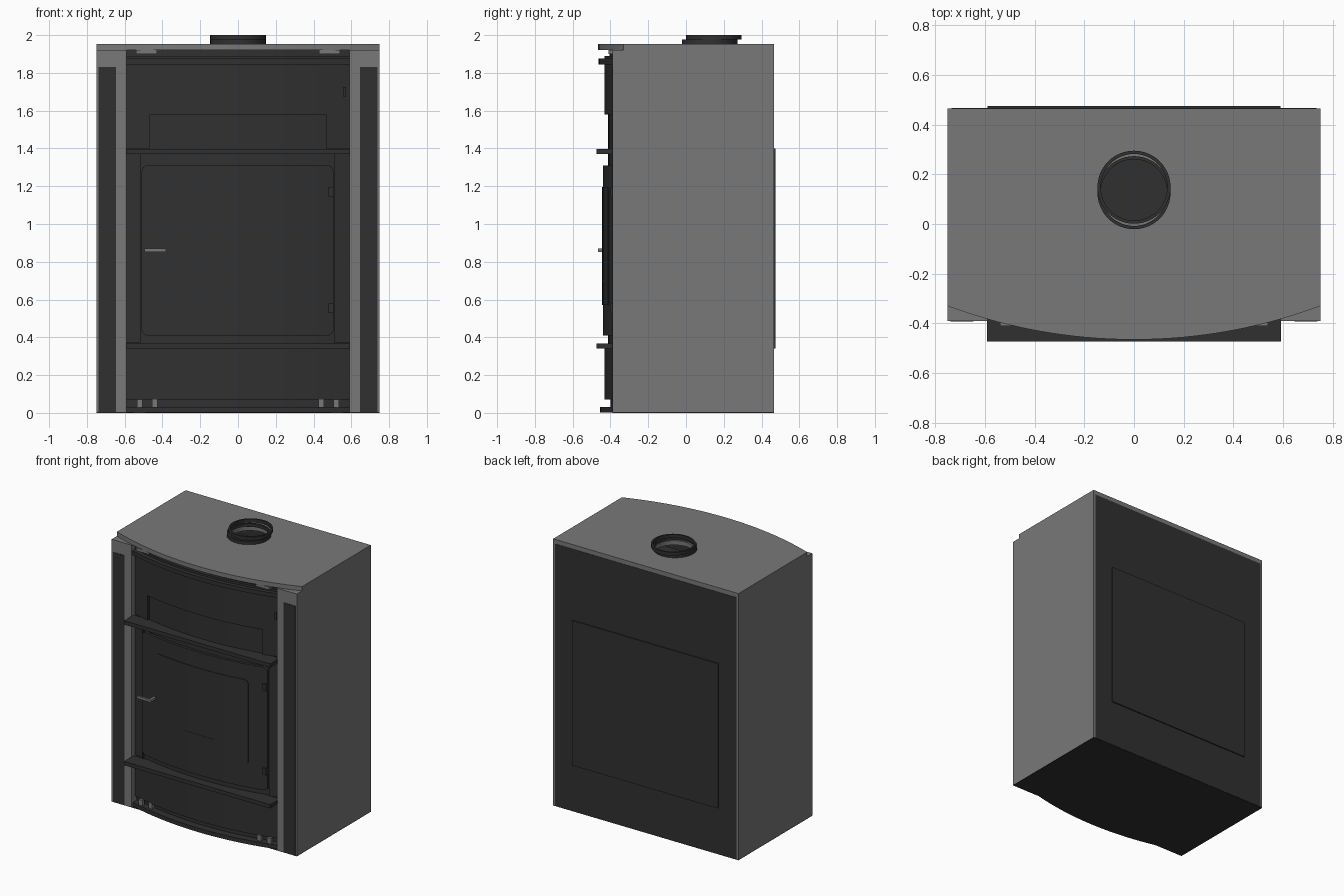
import bpy, bmesh, math

if "Cube" in bpy.data.objects:
    bpy.data.objects.remove(bpy.data.objects["Cube"])

R = 2.15  # radius of the bowed front


def material(name, v):
    m = bpy.data.materials.new(name)
    m.diffuse_color = (v, v, v, 1)
    m.use_nodes = True
    m.node_tree.nodes["Principled BSDF"].inputs["Base Color"].default_value = m.diffuse_color
    return m


GREY = material("grey steel", 0.19)
DARK = material("black iron", 0.030)


def finish(name, bm, mat):
    bmesh.ops.recalc_face_normals(bm, faces=bm.faces)
    me = bpy.data.meshes.new(name)
    bm.to_mesh(me)
    bm.free()
    ob = bpy.data.objects.new(name, me)
    bpy.context.collection.objects.link(ob)
    me.materials.append(mat)
    bpy.ops.object.select_all(action='DESELECT')
    bpy.context.view_layer.objects.active = ob
    ob.select_set(True)
    bpy.ops.object.shade_smooth_by_angle(angle=math.radians(30))
    return ob


def box(name, x0, x1, y0, y1, z0, z1, mat):
    bm = bmesh.new()
    bmesh.ops.create_cube(bm, size=1)
    for v in bm.verts:
        v.co = ((x0 + x1) / 2 + v.co.x * (x1 - x0), (y0 + y1) / 2 + v.co.y * (y1 - y0),
                (z0 + z1) / 2 + v.co.z * (z1 - z0))
    return finish(name, bm, mat)


def bowed(name, x0, x1, z0, z1, front, mat, thick=0.02, back=None, r=0.0):
    """Plate with a bowed front, optional flat back and rounded corners."""
    cols = []  # x and corner inset
    if r:
        arc = [(r * (1 - math.cos(a)), r * (1 - math.sin(a)))
               for a in [i * math.pi / 12 for i in range(7)]]
        cols += [(x0 + dx, dz) for dx, dz in arc]
    n = max(1, round((x1 - x0) / 0.05))
    cols += [(x0 + r + (x1 - x0 - 2 * r) * i / n, 0) for i in range(1 if r else 0, n if r else n + 1)]
    if r:
        cols += [(x1 - dx, dz) for dx, dz in reversed(arc)]
    bm = bmesh.new()
    rings = []
    for x, d in cols:
        yf = front + R - math.sqrt(R * R - x * x)
        yb = yf + thick if back is None else back
        rings.append([bm.verts.new(p) for p in
                      ((x, yf, z0 + d), (x, yf, z1 - d), (x, yb, z1 - d), (x, yb, z0 + d))])
    for a, b in zip(rings, rings[1:]):
        for i in range(4):
            j = (i + 1) % 4
            bm.faces.new((a[i], a[j], b[j], b[i]))
    bm.faces.new(rings[0])
    bm.faces.new(rings[-1])
    return finish(name, bm, mat)


def tube(name, y, z0, z1, ro, ri, mat, n=48):
    bm = bmesh.new()
    prof = ((ro, z0), (ro, z1), (ri, z1), (ri, z0))
    rings = [[bm.verts.new((p * math.cos(t), y + p * math.sin(t), z)) for p, z in prof]
             for t in [2 * math.pi * i / n for i in range(n)]]
    for k in range(n):
        a, b = rings[k], rings[(k + 1) % n]
        for i in range(4):
            j = (i + 1) % 4
            bm.faces.new((a[i], a[j], b[j], b[i]))
    return finish(name, bm, mat)


# Casing
for s, side in ((-1, "left"), (1, "right")):
    def mbox(name, xa, xb, *rest):
        return box(side + "_" + name, min(s * xa, s * xb), max(s * xa, s * xb), *rest)
    mbox("side_wall", 0.735, 0.75, -0.39, 0.465, 0.004, 1.92, GREY)
    mbox("column", 0.59, 0.736, -0.39, -0.33, 0.004, 1.92, GREY)
    mbox("column_strip", 0.645, 0.738, -0.393, -0.385, 0.005, 1.83, DARK)
    for x in (0.44, 0.52):
        mbox("foot", x - 0.015, x + 0.015, -0.385, -0.36, 0.03, 0.072, GREY)
    mbox("top_bracket", 0.43, 0.54, -0.41, -0.38, 1.90, 1.922, GREY)
box("back_panel", -0.735, 0.735, 0.45, 0.467, 0.004, 1.92, DARK)
box("back_cover", -0.59, 0.59, 0.467, 0.475, 0.34, 1.40, DARK)
box("floor", -0.75, 0.75, -0.39, 0.465, 0, 0.004, DARK)
bowed("plinth", -0.59, 0.59, 0.001, 0.03, -0.455, DARK, back=-0.33)
bowed("plinth_back", -0.59, 0.59, 0.03, 0.08, -0.40, DARK)

# Top plate with flue opening
top = bowed("top_plate", -0.75, 0.75, 1.92, 1.952, -0.465, GREY, back=0.465)
cutter = tube("flue_cutter", 0.138, 1.85, 2.05, 0.134, 0.05, GREY)
bm = bmesh.new()
bmesh.ops.create_cone(bm, cap_ends=True, segments=48, radius1=0.134, radius2=0.134, depth=0.3)
bm.to_mesh(cutter.data)
bm.free()
cutter.location = (0, 0.138, 1.94)
cutter.hide_render = True
cutter.hide_set(True)
cut = top.modifiers.new("flue_hole", 'BOOLEAN')
cut.operation = 'DIFFERENCE'
cut.object = cutter
tube("flue_collar", 0.126, 1.952, 1.976, 0.147, 0.134, DARK)
tube("flue_ring", 0.148, 1.976, 2.0, 0.147, 0.134, DARK)
box("smoke_baffle", -0.3, 0.3, -0.1, 0.35, 1.80, 1.82, DARK)

# Bowed front panels
bowed("inner_front", -0.59, 0.59, 0.36, 1.60, -0.412, DARK)
bowed("upper_panel", -0.59, 0.59, 1.58, 1.89, -0.432, DARK)
bowed("upper_panel_left", -0.59, -0.465, 1.40, 1.58, -0.432, DARK)
bowed("upper_panel_right", 0.465, 0.59, 1.40, 1.58, -0.432, DARK)
bowed("upper_rail", -0.59, 0.59, 1.845, 1.875, -0.462, DARK, thick=0.04)
bowed("header", -0.59, 0.59, 1.88, 1.92, -0.405, DARK)
bowed("lower_panel", -0.59, 0.59, 0.07, 0.36, -0.432, DARK)
bowed("left_door_post", -0.59, -0.515, 0.37, 1.37, -0.43, DARK)
bowed("right_door_post", 0.51, 0.59, 0.37, 1.37, -0.43, DARK)
for name, z in (("lower_shelf", 0.34), ("upper_shelf", 1.37)):
    box(name, -0.592, 0.592, -0.473, -0.36, z, z + 0.028, DARK)

# Door
bowed("door", -0.51, 0.505, 0.41, 1.31, -0.44, DARK, r=0.03)
bowed("door_glass", -0.375, 0.37, 0.57, 1.195, -0.444, DARK, thick=0.008, r=0.03)
bowed("air_slot", -0.12, 0.12, 0.693, 0.707, -0.446, DARK, thick=0.004)
for z in (0.555, 1.17):
    box("door_hinge", 0.48, 0.505, -0.40, -0.37, z - 0.025, z + 0.025, DARK)
box("panel_catch", 0.555, 0.572, -0.37, -0.345, 1.675, 1.725, DARK)
box("door_handle", -0.495, -0.38, -0.465, -0.45, 0.852, 0.87, GREY)
box("handle_stem", -0.40, -0.38, -0.45, -0.40, 0.852, 0.87, GREY)
